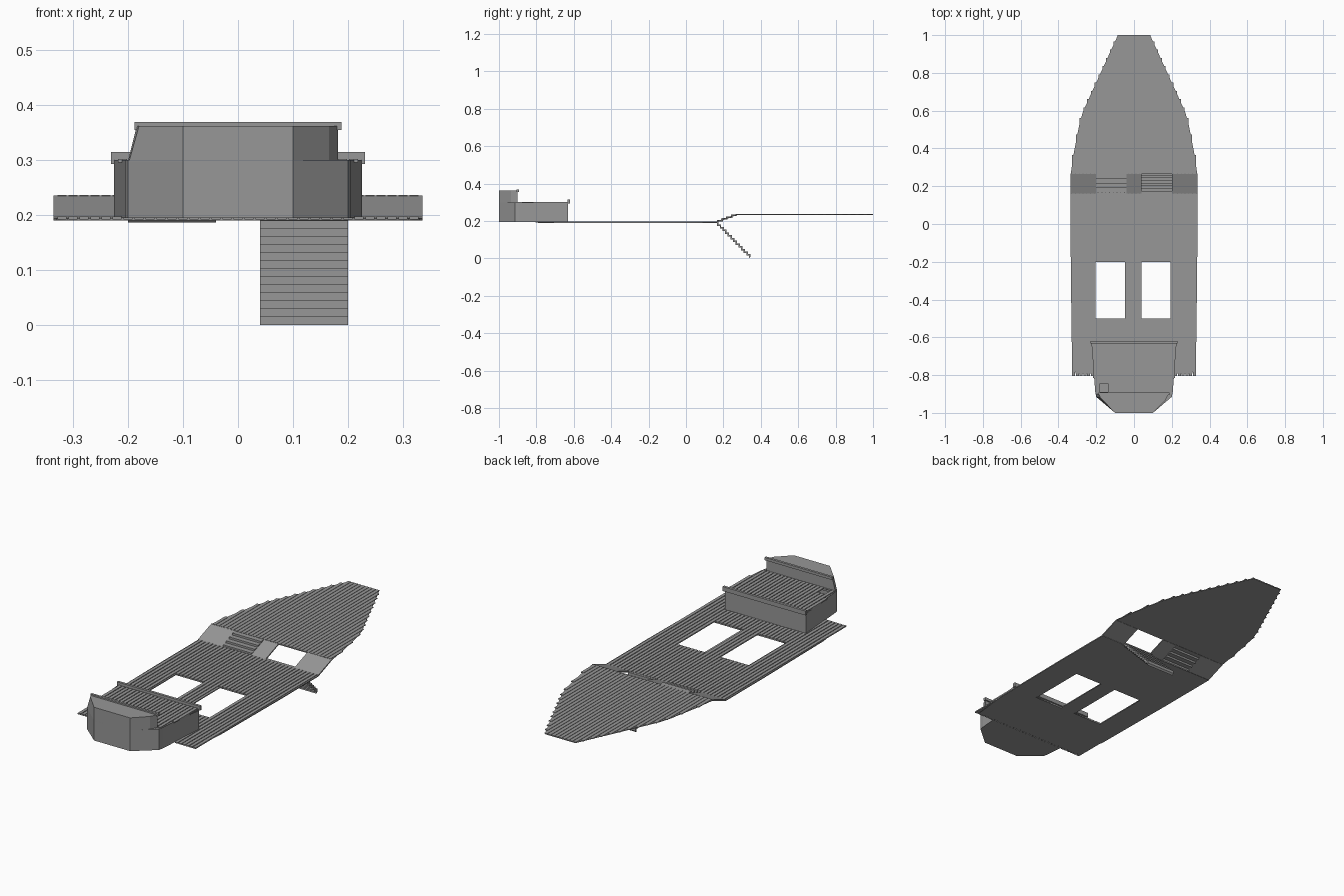
import bpy, bmesh

if "Cube" in bpy.data.objects:
    bpy.data.objects.remove(bpy.data.objects["Cube"])


def make_object(name, bm):
    bmesh.ops.recalc_face_normals(bm, faces=bm.faces)
    mesh = bpy.data.meshes.new(name)
    bm.to_mesh(mesh)
    bm.free()
    obj = bpy.data.objects.new(name, mesh)
    bpy.context.collection.objects.link(obj)
    return obj


def loft(bm, lower, upper, bottom=True, top=True):
    a = [bm.verts.new(p) for p in lower]
    b = [bm.verts.new(p) for p in upper]
    n = len(a)
    for i in range(n):
        j = (i + 1) % n
        bm.faces.new((a[i], a[j], b[j], b[i]))
    if bottom:
        bm.faces.new(a[::-1])
    if top:
        bm.faces.new(b)


def at_z(poly, z):
    return [(x, y, z) for x, y in poly]


def rect(x0, x1, y0, y1):
    return [(x0, y0), (x1, y0), (x1, y1), (x0, y1)]


def box(bm, x0, x1, y0, y1, z0, z1):
    r = rect(x0, x1, y0, y1)
    loft(bm, at_z(r, z0), at_z(r, z1))


def mirrored(half):
    return half + [(-x, y) for x, y in reversed(half)]


def slab(name, loops, z0, z1):
    """Flat plate from an outline plus hole loops."""
    cu = bpy.data.curves.new(name, 'CURVE')
    cu.dimensions = '2D'
    cu.fill_mode = 'BOTH'
    cu.extrude = (z1 - z0) / 2
    for loop in loops:
        sp = cu.splines.new('POLY')
        sp.points.add(len(loop) - 1)
        for p, (x, y) in zip(sp.points, loop):
            p.co = (x, y, 0, 1)
        sp.use_cyclic_u = True
    obj = bpy.data.objects.new(name, cu)
    obj.location.z = (z0 + z1) / 2
    bpy.context.collection.objects.link(obj)
    bpy.ops.object.select_all(action='DESELECT')
    obj.select_set(True)
    bpy.context.view_layer.objects.active = obj
    bpy.ops.object.convert(target='MESH')


def planks(name, loops, z0, z1, width, pitch=0.02, board=0.016):
    """Lengthwise boards clipped to the outline, split at holes."""
    bm = bmesh.new()
    count = int(2 * width / pitch)
    for k in range(count):
        x = (k - (count - 1) / 2) * pitch
        cuts = []
        for loop in loops:
            for (xa, ya), (xb, yb) in zip(loop, loop[1:] + loop[:1]):
                if (xa > x) != (xb > x):
                    cuts.append(ya + (x - xa) / (xb - xa) * (yb - ya))
        cuts.sort()
        for ya, yb in zip(cuts[::2], cuts[1::2]):
            box(bm, x - board / 2, x + board / 2, ya, yb, z0, z1)
    make_object(name, bm)


def profile_x(name, profile, spans):
    bm = bmesh.new()
    for x0, x1 in spans:
        loft(bm, [(x0, y, z) for y, z in profile], [(x1, y, z) for y, z in profile])
    make_object(name, bm)


def stairs(name, x0, x1, y0, z0, y1, z1, steps, t=0.008):
    run, rise = (y1 - y0) / steps, (z1 - z0) / steps
    upper = [(y0, z0)]
    for i in range(steps):
        if rise > 0:
            upper += [(y0 + i * run, z0 + (i + 1) * rise)]
        else:
            upper += [(y0 + (i + 1) * run, z0 + i * rise)]
        upper += [(y0 + (i + 1) * run, z0 + (i + 1) * rise)]
    dy = t if rise > 0 else -t
    lower = [(y + dy, z - t) for y, z in reversed(upper)]
    profile_x(name, upper + lower, [(x0, x1)])


# Main deck with two cargo hatches
hatches = [rect(-0.205, -0.04, -0.5, -0.2), rect(0.04, 0.2, -0.5, -0.2)]
deck = mirrored([(0.31, -0.792), (0.33, -0.62), (0.335, -0.16), (0.335, 0.163)])
deck_boards = mirrored([(0.322, -0.805), (0.335, -0.62), (0.337, -0.16), (0.337, 0.163)])
slab("main_deck", [deck] + hatches, 0.19, 0.195)
planks("main_deck_planks", [deck_boards] + hatches, 0.192, 0.198, 0.337)

# Raised foredeck tapering to the bow
fore = mirrored([(0.335, 0.265), (0.318, 0.38), (0.287, 0.54), (0.268, 0.6), (0.085, 1.0)])
slab("foredeck", [fore], 0.231, 0.2345)
planks("foredeck_planks", [fore], 0.233, 0.2365, 0.335)

# Sloped transition panels beside the stairs
profile_x("deck_ramp", [(0.16, 0.19), (0.16, 0.197), (0.267, 0.236), (0.267, 0.230)],
          [(-0.335, -0.2), (-0.04, 0.04), (0.2, 0.335)])

# Stairs up to the foredeck and down to the hold
stairs("stairs_up", -0.2, -0.04, 0.165, 0.195, 0.265, 0.235, 4)
stairs("stairs_down", 0.04, 0.2, 0.16, 0.197, 0.345, 0.008, 13)

# Stern cabin: open-topped walls with a floor
cabin = mirrored([(0.1, -1.0), (0.2, -0.915), (0.205, -0.89), (0.225, -0.63)])
bm = bmesh.new()
loft(bm, at_z(cabin, 0.195), at_z(cabin, 0.30), top=False)
make_object("cabin_walls", bm)

# Cabin roof with a small access opening and boards
opening = rect(-0.18, -0.13, -0.89, -0.845)
slab("cabin_roof", [cabin, opening], 0.292, 0.298)
roof = [(-0.203, -0.9), (0.203, -0.9), (0.225, -0.63), (-0.225, -0.63)]
planks("cabin_roof_planks", [roof, opening], 0.296, 0.302, 0.22)

# Upper stern block, sloped on one side and set in on the other
base = [(-0.1, -1.0), (0.1, -1.0), (0.165, -0.935), (0.182, -0.9), (-0.2, -0.9), (-0.198, -0.917)]
head = [(-0.1, -1.0), (0.1, -1.0), (0.165, -0.935), (0.182, -0.9), (-0.184, -0.9), (-0.18, -0.917)]
bm = bmesh.new()
loft(bm, at_z(base, 0.298), at_z(head, 0.362))
make_object("upper_stern", bm)

# Edge beams along the two roof steps
bm = bmesh.new()
box(bm, -0.231, 0.231, -0.633, -0.62, 0.293, 0.315)
make_object("cabin_roof_beam", bm)
bm = bmesh.new()
box(bm, -0.188, 0.188, -0.905, -0.893, 0.355, 0.369)
make_object("upper_roof_beam", bm)

# Dark grey finish on every part
grey = bpy.data.materials.new("dark_grey")
grey.diffuse_color = (0.31, 0.31, 0.31, 1)
grey.use_nodes = True
grey.node_tree.nodes["Principled BSDF"].inputs["Base Color"].default_value = grey.diffuse_color
for obj in bpy.context.scene.objects:
    obj.data.materials.clear()
    obj.data.materials.append(grey)
